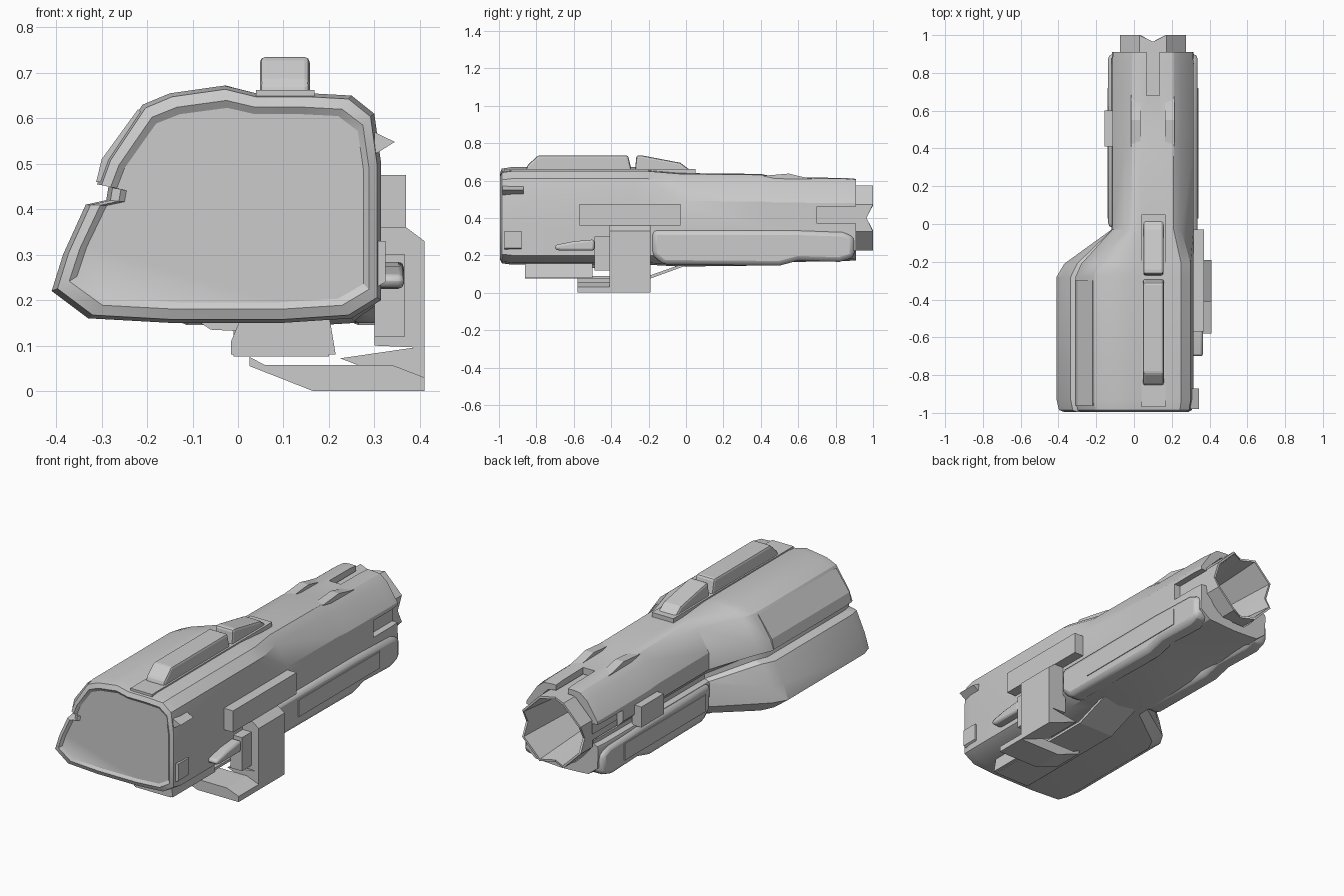
import bpy, bmesh, math

if "Cube" in bpy.data.objects:
    bpy.data.objects.remove(bpy.data.objects["Cube"])

CX, CZ = 0.1, 0.4          # barrel axis


def finish(name, bm, bevel=0, smooth=False):
    bmesh.ops.recalc_face_normals(bm, faces=bm.faces)
    me = bpy.data.meshes.new(name)
    bm.to_mesh(me)
    bm.free()
    ob = bpy.data.objects.new(name, me)
    bpy.context.collection.objects.link(ob)
    if bevel:
        m = ob.modifiers.new("bevel", 'BEVEL')
        m.width, m.segments, m.limit_method = bevel, 2, 'ANGLE'
    if smooth:
        bpy.ops.object.select_all(action='DESELECT')
        ob.select_set(True)
        bpy.context.view_layer.objects.active = ob
        bpy.ops.object.shade_smooth_by_angle(angle=math.radians(28))
    return ob


def loft(name, rings, cap_start=True, cap_end=True, **kw):
    bm = bmesh.new()
    loops = [[bm.verts.new(p) for p in r] for r in rings]
    n = len(loops[0])
    for a, b in zip(loops, loops[1:]):
        for i in range(n):
            j = (i + 1) % n
            bm.faces.new((a[i], a[j], b[j], b[i]))
    if cap_start:
        bm.faces.new(loops[0])
    if cap_end:
        bm.faces.new(loops[-1])
    return finish(name, bm, **kw)


def extrude(name, pts, axis, a, b, **kw):
    """Profile in yz swept along x (axis 'x'), or in xz swept along y."""
    if axis == 'x':
        rings = [[(t, p, q) for p, q in pts] for t in (a, b)]
    else:
        rings = [[(p, t, q) for p, q in pts] for t in (a, b)]
    return loft(name, rings, **kw)


def box(name, x0, x1, y0, y1, z0, z1, **kw):
    return extrude(name, [(x0, z0), (x1, z0), (x1, z1), (x0, z1)], 'y', y0, y1, **kw)


# Main housing: wide front section flowing into the faceted barrel
body = [(.1, .15), (-.15, .15), (-.33, .16), (-.41, .22), (-.385, .30), (-.335, .41),
        (-.29, .42), (-.285, .45), (-.31, .455), (-.29, .51), (-.21, .63), (-.15, .655),
        (-.03, .672), (.04, .655), (.16, .655), (.25, .65), (.30, .61), (.315, .5),
        (.315, .35), (.315, .2), (.25, .16)]
barrel = [(.1, .14), (0, .145), (-.06, .15), (-.115, .2), (-.12, .32), (-.115, .335),
          (-.09, .345), (-.09, .37), (-.115, .40), (-.115, .49), (-.05, .6), (-.01, .635),
          (.02, .64), (.04, .64), (.16, .64), (.21, .635), (.25, .6), (.315, .49),
          (.315, .35), (.32, .2), (.26, .15)]


def ring(sec, y, sx=1, sz=1, c=(CX, CZ)):
    return [(c[0] + (x - c[0]) * sx, y, c[1] + (z - c[1]) * sz) for x, z in sec]


def octagon(y, r):
    out = []
    for x, z in barrel:
        a = math.atan2(z - CZ, x - CX)
        d = (a + math.pi / 8) % (math.pi / 4) - math.pi / 8
        out.append((CX + r / math.cos(d) * math.cos(a), y, CZ + r / math.cos(d) * math.sin(a)))
    return out


fc = (0.02, 0.4)
housing = loft("housing", [
    ring(body, -.985, .87, .82, fc), ring(body, -.995, .91, .88, fc),
    ring(body, -.985, .97, .97, fc), ring(body, -.93),
    ring(body, -.28), ring([(max(x, x * .9), z) for x, z in body], -.21),
    ring(barrel, -.03), ring(barrel, .40, 1, .98), ring(barrel, .48, 1, .91),
    ring(barrel, .85, 1, .89), ring(barrel, .91, .98, .87),
    octagon(.91, .18), octagon(.5, .18)], smooth=True)

# Slots cut in the muzzle shroud
for i, s in enumerate([(.065, .135, .68, .95, .5, .8), (.28, .5, .70, .95, .37, .46),
                       (-.3, -.08, .70, .95, .37, .46)]):
    cut = box(f"slot_cutter_{i}", *s)
    cut.hide_render = True
    cut.hide_set(True)
    m = housing.modifiers.new("slot", 'BOOLEAN')
    m.object, m.operation, m.solver = cut, 'DIFFERENCE', 'EXACT'


# Open muzzle tube with notched rim
def tube(y, r, dip=0):
    pts = []
    for k in range(16):
        a = k * math.pi / 8
        rr = r / math.cos(math.pi / 8) if k % 2 else r
        pts.append((CX + rr * math.cos(a), y - (dip if k % 4 == 0 else 0), CZ + rr * math.sin(a)))
    return pts


loft("muzzle_tube", [tube(.52, .174), tube(1, .174, .035), tube(1, .163, .035), tube(.53, .12)])

# Lower side pods along the barrel, with raised panels
pod = [(.5, .145), (.6, .172), (.82, .165), (.9, .19), (.9, .3), (.84, .325), (.56, .335)]
for side in (1, -1):
    mx = lambda x: x if side == 1 else 2 * CX - x
    start = -.18 if side == 1 else -.02
    nm = "right" if side == 1 else "left"
    extrude(nm + "_pod", [(start, .2), (start + .06, .15)] + pod + [(start, .335)],
            'x', mx(.24), mx(.337), bevel=.025, smooth=True)
    box(nm + "_pod_panel", mx(.32), mx(.341), .03, .72, .205, .295)
    # Small fins on the shroud top
    extrude(nm + "_fin", [(.40, .6), (.41, .625), (.55, .637), (.62, .62), (.72, .6)],
            'x', mx(.165), mx(.215))
box("left_side_plate", -.155, -.1, .41, .60, .34, .45)
extrude("shroud_spine", [(.36, .6), (.36, .634), (.46, .616), (.68, .612), (.68, .58)],
        'x', .04, .165)

# Top rail in two blocks
extrude("front_rail", [(-.86, .63), (-.85, .68), (-.79, .735), (-.31, .735), (-.285, .63)],
        'x', .048, .158, bevel=.012)
extrude("rear_rail", [(-.275, .63), (-.265, .735), (-.24, .735), (-.03, .695), (.03, .65), (.03, .62)],
        'x', .05, .156, bevel=.012)
box("rail_base", .04, .168, -.97, .05, .61, .662)

# Right side cover, support bracket and charging handle
box("side_cover", .3, .37, -.57, -.03, .36, .475)
extrude("bracket", [(.30, .1), (.39, .096), (.225, .072), (.41, 0), (.41, .33), (.37, .36), (.30, .36)],
        'y', -.41, -.19)
box("bracket_step", .30, .367, -.49, -.41, .12, .30)
extrude("bracket_foot", [(.025, .055), (.165, 0), (.41, 0), (.41, .03), (.34, .057), (.06, .057), (.025, .075)],
        'y', -.58, -.41)
extrude("handle", [(-.7, .23), (-.67, .225), (-.49, .225), (-.49, .285), (-.6, .275), (-.7, .255)],
        'x', .3, .365, bevel=.012, smooth=True)

# Underside block with thin guard strip
extrude("bottom_block", [(-.015, .08), (.215, .08), (.2, .17), (.01, .17), (-.015, .11)],
        'y', -.86, -.5)
extrude("guard_strip", [(-.86, .076), (-.19, .076), (.0, .145), (-.03, .15), (-.2, .09), (-.86, .09)],
        'x', -.01, .2)
extrude("bottom_bump", [(-.09, .155), (-.06, .135), (0, .132), (.02, .155)], 'y', -.8, -.3)

# Front corner tabs
extrude("upper_tab", [(.3, .52), (.345, .548), (.3, .57)], 'y', -.98, -.87)
extrude("lower_tab", [(.29, .22), (.325, .24), (.325, .33), (.29, .33)], 'y', -.97, -.88)
extrude("left_cheek", [(-.27, .46), (-.312, .46), (-.30, .51), (-.22, .62), (-.2, .6)],
        'y', -.96, -.3)
